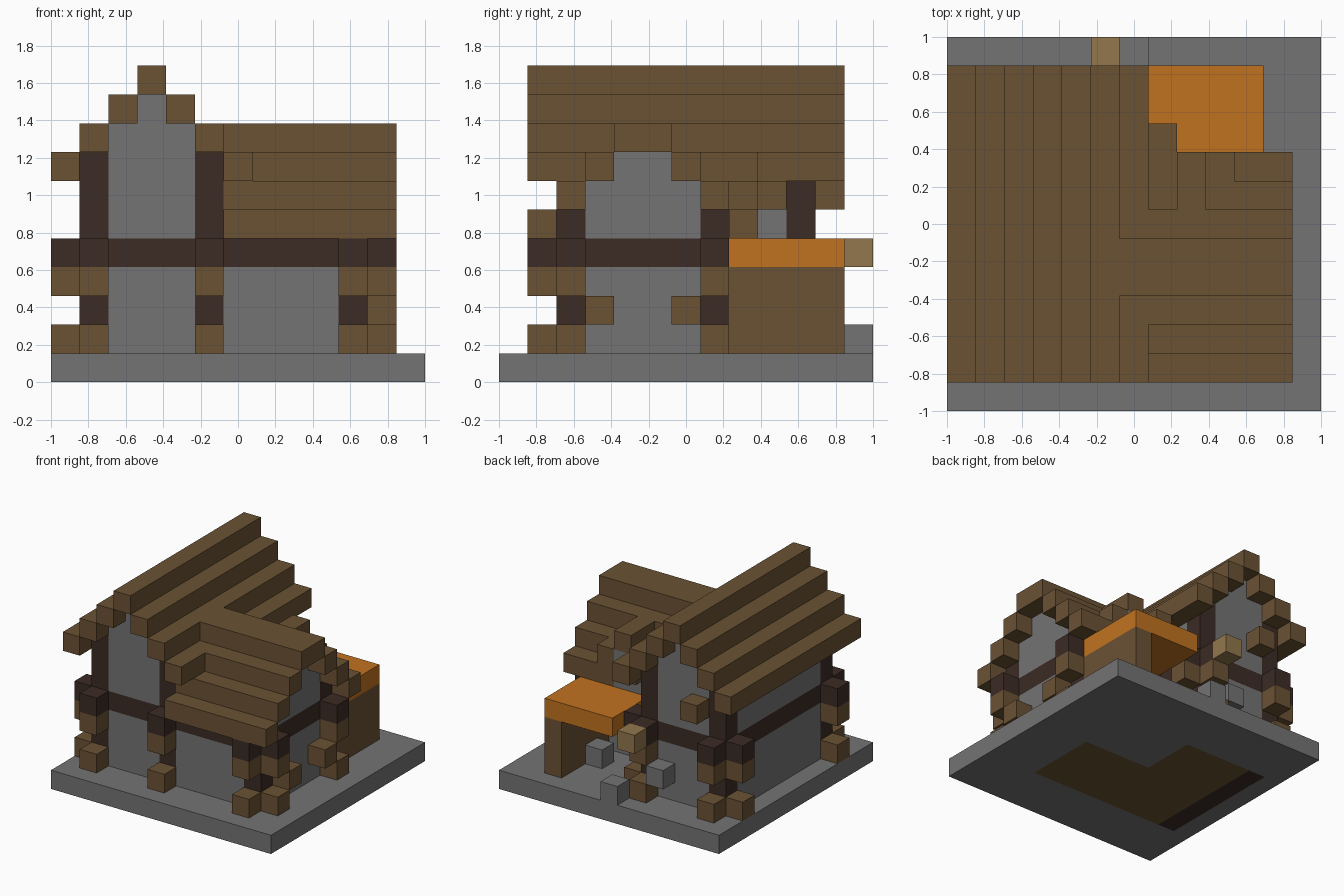
import bpy, bmesh
from mathutils import Matrix, Vector

cube = bpy.data.objects.get("Cube")
if cube:
    bpy.data.objects.remove(cube, do_unlink=True)

N = 13            # blocks along the base
S = 2 / N         # size of one block


def material(name, r, g, b):
    m = bpy.data.materials.new(name)
    m.use_nodes = True
    m.diffuse_color = (r, g, b, 1)
    m.node_tree.nodes["Principled BSDF"].inputs["Base Color"].default_value = (r, g, b, 1)
    return m


stone = material("grey stone", 0.178, 0.174, 0.178)
wood = material("brown wood", 0.147, 0.084, 0.034)
beam = material("dark timber", 0.045, 0.025, 0.018)
cloth = material("orange cloth", 0.533, 0.171, 0.014)
lamp = material("tan lamp", 0.287, 0.184, 0.074)


def finish(name, bm, *mats):
    mesh = bpy.data.meshes.new(name)
    bm.to_mesh(mesh)
    bm.free()
    for m in mats:
        mesh.materials.append(m)
    ob = bpy.data.objects.new(name, mesh)
    bpy.context.collection.objects.link(ob)
    return ob


def box(name, mat, x, y, z):
    """Box over inclusive block ranges; a single number means one block."""
    spans = [(v, v) if isinstance(v, int) else v for v in (x, y, z)]
    size = Vector([(b - a + 1) * S for a, b in spans])
    mid = Vector([(a + b + 1) / 2 * S for a, b in spans]) - Vector((1, 1, 0))
    bm = bmesh.new()
    bmesh.ops.create_cube(bm, size=1, matrix=Matrix.Translation(mid) @ Matrix.Diagonal(size).to_4x4())
    return finish(name, bm, mat)


# Base plate, with the floor boards showing underneath
bm = bmesh.new()
bmesh.ops.create_grid(bm, x_segments=N, y_segments=N, size=1)
top = bmesh.ops.extrude_face_region(bm, geom=bm.faces[:])
bmesh.ops.translate(bm, vec=(0, 0, S), verts=[v for v in top["geom"] if isinstance(v, bmesh.types.BMVert)])
bmesh.ops.recalc_face_normals(bm, faces=bm.faces[:])
for f in bm.faces:
    c = f.calc_center_median()
    if c.z < S / 4:
        i, j = int((c.x + 1) / S), int((c.y + 1) / S)
        if 3 <= j <= 9 and 1 <= i <= (9 if j < 7 else 5):
            f.material_index = 2 if i == 1 else 1
finish("base", bm, stone, wood, beam)

# Walls: stone panels with a timber band between the storeys
walls = [("main_front", (2, 4), 2, 7), ("main_back", (2, 4), 10, 7),
         ("main_west", 1, (3, 9), 7), ("main_east", 5, (3, 9), 7),
         ("wing_front", (6, 9), 2, 5), ("wing_back", (6, 9), 7, 5),
         ("wing_end", 10, (3, 6), 6)]
for name, x, y, height in walls:
    box(name + "_lower_wall", stone, x, y, (1, 3))
    box(name + "_band", beam, x, y, 4)
    box(name + "_upper_wall", stone, x, y, (5, height))

# Gable tops
for name, y in (("front", 2), ("back", 10)):
    box(name + "_gable", stone, (2, 4), y, 8)
    box(name + "_gable_tip", stone, 3, y, 9)
box("wing_gable", stone, 10, (4, 5), 7)

# Corner posts with brown feet and brackets and dark beam ends
posts = [("front_west", 1, 2, 7, [(-1, 0), (0, -1)]),
         ("front_middle", 5, 2, 7, [(0, -1)]),
         ("back_west", 1, 10, 7, [(-1, 0), (0, 1)]),
         ("back_middle", 5, 10, 7, [(1, 0), (0, 1)]),
         ("wing_front", 10, 2, 5, [(1, 0), (0, -1)]),
         ("wing_back", 10, 7, 5, [(1, 0)])]
for name, x, y, height, sides in posts:
    box(name + "_post", beam, x, y, (1, height))
    for dx, dy in sides:
        for part, mat, z in (("foot", wood, 1), ("bracket", wood, 3), ("beam_end", beam, 4)):
            box(name + "_" + part, mat, x + dx, y + dy, z)

# Braces on the wing end
for y in (3, 6):
    box("wing_brace", wood, 11, y, 2)

# Main roof: mirrored steps up to the ridge
for k in range(4):
    for x in {k, 6 - k}:
        box("main_roof_step", wood, x, (1, 11), 7 + k)

# Wing roof
box("wing_ridge", wood, (6, 11), (4, 5), 8)
for y in (3, 6):
    box("wing_roof_upper", wood, (7, 11), y, 7)
for y in (2, 7):
    box("wing_roof_middle", wood, (6, 11), y, 6)
box("wing_front_eave", wood, (6, 11), 1, 5)
box("wing_back_eave", wood, (9, 11), 8, 5)

# Dormer over the stall
box("dormer_ridge", wood, 8, (7, 8), 7)
box("dormer_west_slope", wood, 7, (8, 9), 6)
box("dormer_east_slope", wood, 9, 8, 6)
box("dormer_wall", stone, 8, 8, 6)
box("dormer_base", stone, (7, 8), 8, 5)

# Stall with cloth canopy
box("stall_wall", wood, 10, (8, 11), (1, 3))
box("stall_canopy", cloth, (7, 10), (8, 11), 4)

# Loose details at the back
box("hanging_lamp", lamp, 5, 12, 4)
box("gable_bracket", wood, 2, 11, 6)
box("yard_block", stone, 6, 12, 1)
box("stall_block", stone, 9, 9, 1)
box("wall_block", stone, 4, 11, 2)
